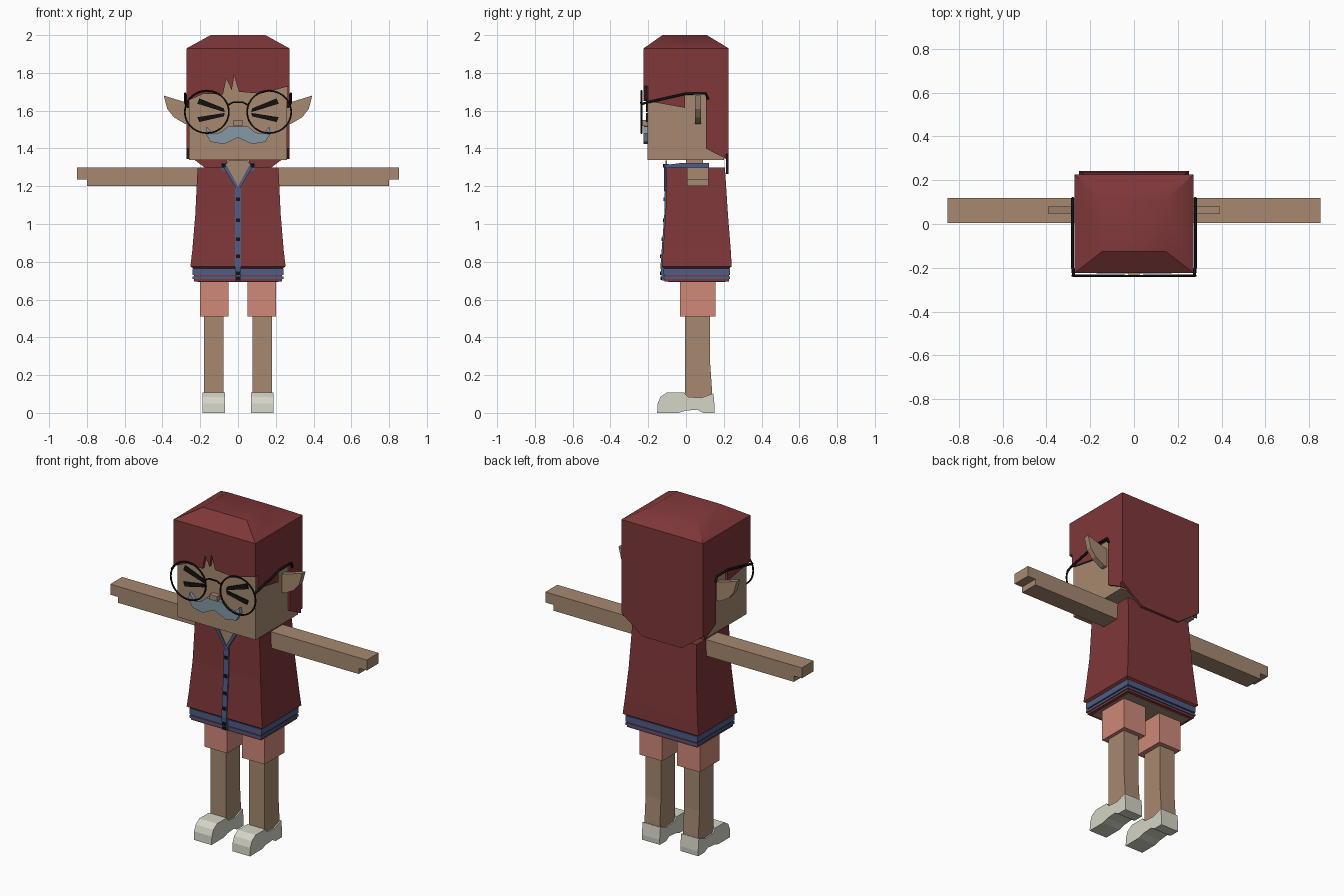
import bpy, bmesh, math

cube = bpy.data.objects.get("Cube")
if cube:
    bpy.data.objects.remove(cube, do_unlink=True)


def material(name, r, g, b):
    m = bpy.data.materials.new(name)
    m.use_nodes = True
    m.diffuse_color = (r, g, b, 1)
    m.node_tree.nodes["Principled BSDF"].inputs["Base Color"].default_value = (r, g, b, 1)
    return m


RED = material("dark red", 0.21, 0.038, 0.041)
SKIN = material("tan skin", 0.38, 0.25, 0.165)
BLUE = material("denim blue", 0.075, 0.11, 0.24)
CORAL = material("coral", 0.62, 0.25, 0.19)
GREY = material("blue grey", 0.24, 0.32, 0.38)
WHITE = material("off white", 0.66, 0.66, 0.57)
BLACK = material("black", 0.006, 0.006, 0.006)


def finish(name, bm, mat):
    bmesh.ops.recalc_face_normals(bm, faces=bm.faces)
    mesh = bpy.data.meshes.new(name)
    bm.to_mesh(mesh)
    bm.free()
    mesh.materials.append(mat)
    ob = bpy.data.objects.new(name, mesh)
    bpy.context.collection.objects.link(ob)
    return ob


def skin_rings(name, rings, mat):
    """Join rings of equal point count and cap both ends."""
    bm = bmesh.new()
    loops = [[bm.verts.new(p) for p in ring] for ring in rings]
    n = len(loops[0])
    for low, high in zip(loops, loops[1:]):
        for i in range(n):
            j = (i + 1) % n
            bm.faces.new((low[i], low[j], high[j], high[i]))
    bm.faces.new(loops[0])
    bm.faces.new(loops[-1])
    return finish(name, bm, mat)


def loft(name, levels, mat, cx=0):
    """Stack rectangles given as z, half width, front y, back y."""
    return skin_rings(name, [[(cx - w, f, z), (cx + w, f, z), (cx + w, b, z), (cx - w, b, z)]
                             for z, w, f, b in levels], mat)


def box(name, x0, x1, y0, y1, z0, z1, mat):
    w = (x1 - x0) / 2
    return loft(name, [(z0, w, y0, y1), (z1, w, y0, y1)], mat, (x0 + x1) / 2)


def prism_y(name, outline, y0, y1, mat, side=1):
    return skin_rings(name, [[(side * x, y, z) for x, z in outline] for y in (y0, y1)], mat)


def prism_x(name, outline, x0, x1, mat):
    return skin_rings(name, [[(x, y, z) for y, z in outline] for x in (x0, x1)], mat)


def wire(name, points, radius, mat, cyclic=False):
    cu = bpy.data.curves.new(name, "CURVE")
    cu.dimensions = "3D"
    cu.bevel_depth = radius
    cu.bevel_resolution = 1
    cu.use_fill_caps = True
    sp = cu.splines.new("POLY")
    sp.points.add(len(points) - 1)
    for p, co in zip(sp.points, points):
        p.co = (*co, 1)
    sp.use_cyclic_u = cyclic
    cu.materials.append(mat)
    ob = bpy.data.objects.new(name, cu)
    bpy.context.collection.objects.link(ob)
    bpy.ops.object.select_all(action="DESELECT")
    ob.select_set(True)
    bpy.context.view_layer.objects.active = ob
    bpy.ops.object.convert(target="MESH")
    return ob


# Head and neck
box("head", -0.26, 0.26, -0.205, 0.2, 1.34, 1.85, SKIN)
box("neck", -0.06, 0.06, 0, 0.09, 1.25, 1.36, SKIN)

# Hair: side mass, fringe, back panel and soft crown
HW, HF, HB = 0.272, -0.224, 0.226
prism_x("hair_sides", [(-0.2, 1.93), (-0.2, 1.65), (-0.005, 1.615), (-0.005, 1.69), (0.105, 1.69),
                       (0.105, 1.4), (HB - 0.015, 1.345), (HB - 0.015, 1.93)], -HW, HW, RED)
prism_y("hair_fringe", [(-HW, 1.93), (-HW, 1.65), (-0.18, 1.69), (-0.08, 1.685), (-0.062, 1.77),
                        (-0.033, 1.71), (-0.02, 1.785), (0.005, 1.7), (0.12, 1.69), (HW, 1.73),
                        (HW, 1.93)], HF, -0.2, RED)
prism_y("hair_back", [(-HW, 1.93), (-HW, 1.37), (-0.13, 1.265), (0.13, 1.265), (HW, 1.37),
                      (HW, 1.93)], HB - 0.015, HB, RED)
crown = loft("hair_crown", [(1.93, HW, HF, HB), (2.0, 0.145, -0.125, 0.11)], RED)
bpy.ops.object.select_all(action="DESELECT")
crown.select_set(True)
bpy.context.view_layer.objects.active = crown
bpy.ops.object.shade_smooth_by_angle(angle=math.radians(35))

# Nose and moustache
box("nose", -0.024, 0.024, -0.235, -0.2, 1.52, 1.55, SKIN)
half = [(0.05, 1.52), (0.09, 1.485), (0.13, 1.477), (0.165, 1.515), (0.172, 1.48),
        (0.145, 1.435), (0.075, 1.423)]
prism_y("moustache", [(0, 1.515)] + half + [(0, 1.457)] + [(-x, z) for x, z in reversed(half)],
        -0.226, -0.2, GREY)

for s, side in ((1, "left"), (-1, "right")):
    # Squinting eyes
    prism_y(side + "_eye_upper", [(0.07, 1.592), (0.075, 1.612), (0.205, 1.665), (0.215, 1.637)],
            -0.213, -0.204, BLACK, s)
    prism_y(side + "_eye_lower", [(0.07, 1.588), (0.075, 1.57), (0.205, 1.54), (0.215, 1.565)],
            -0.213, -0.204, BLACK, s)
    # Ears
    prism_y(side + "_ear", [(0.25, 1.64), (0.28, 1.645), (0.393, 1.68), (0.375, 1.61),
                            (0.34, 1.565), (0.28, 1.53), (0.25, 1.53)], 0.047, 0.08, SKIN, s)
    # Glasses
    turns = [math.tau * i / 28 for i in range(28)]
    wire(side + "_lens_rim", [(s * 0.165 + 0.117 * math.cos(a), -0.236, 1.593 + 0.112 * math.sin(a))
                              for a in turns], 0.005, BLACK, True)
    wire(side + "_glasses_arm", [(s * 0.276, -0.236, 1.635), (s * 0.28, -0.2, 1.645),
                                 (s * 0.28, 0, 1.69), (s * 0.28, 0.105, 1.69),
                                 (s * 0.28, 0.118, 1.66)], 0.007, BLACK)
    # Arms with a stepped hand end
    prism_y(side + "_arm", [(0.15, 1.2), (0.8, 1.2), (0.8, 1.235), (0.853, 1.235), (0.853, 1.298),
                            (0.15, 1.298)], 0.005, 0.118, SKIN, s)
    # Shorts, legs and shoes
    box(side + "_shorts_leg", s * 0.125 - 0.075, s * 0.125 + 0.075, -0.032, 0.155, 0.51, 0.72, CORAL)
    loft(side + "_leg", [(0.05, 0.051, -0.004, 0.14), (0.12, 0.051, -0.004, 0.138),
                         (0.26, 0.051, -0.004, 0.128), (0.52, 0.051, -0.004, 0.128)], SKIN, s * 0.128)
    prism_x(side + "_shoe", [(-0.153, 0), (-0.15, 0.05), (-0.135, 0.085), (-0.1, 0.108), (-0.01, 0.108),
                             (0.01, 0.085), (0.08, 0.08), (0.145, 0.103), (0.152, 0.03), (0.15, 0),
                             (0.09, 0), (0.06, 0.017), (0, 0.012), (-0.04, 0)],
            s * 0.128 - 0.059, s * 0.128 + 0.059, WHITE)
    # Collar
    prism_y(side + "_collar_edge", [(0, 1.2), (0.065, 1.318), (0.088, 1.318), (0, 1.172)],
            -0.116, -0.09, BLUE, s)
    prism_x(side + "_collar_side", [(-0.108, 1.28), (-0.108, 1.312), (-0.02, 1.324), (0.12, 1.324),
                                    (0.12, 1.28)], s * 0.077 - 0.011, s * 0.077 + 0.011, BLUE)
    prism_y(side + "_collar_button", [(0.066, 1.3), (0.066, 1.318), (0.086, 1.318), (0.086, 1.3)],
            -0.121, -0.114, BLACK, s)

wire("glasses_bridge", [(-0.052, -0.236, 1.63), (-0.025, -0.238, 1.645), (0.025, -0.238, 1.645),
                        (0.052, -0.236, 1.63)], 0.005, BLACK)

# Shirt
loft("shirt", [(0.762, 0.232, -0.112, 0.225), (0.775, 0.252, -0.128, 0.242), (0.86, 0.242, -0.122, 0.237),
               (1.05, 0.226, -0.108, 0.222), (1.3, 0.214, -0.102, 0.206)], RED)
prism_y("open_neck", [(0, 1.19), (0.072, 1.31), (0.05, 1.335), (-0.05, 1.335), (-0.072, 1.31)],
        -0.109, -0.1, SKIN)
box("collar_back", -0.088, 0.088, 0.1, 0.122, 1.28, 1.324, BLUE)

# Ribbed hem
for i, (z0, z1, out, mat) in enumerate(((0.73, 0.764, 0.006, BLUE), (0.722, 0.73, 0, RED),
                                        (0.708, 0.722, 0.006, BLUE), (0.695, 0.708, 0, RED))):
    box(f"hem_band_{i + 1}", -0.234 - out, 0.234 + out, -0.114 - out, 0.228 + out, z0, z1, mat)
box("waist_underside", -0.215, 0.215, -0.095, 0.21, 0.692, 0.7, SKIN)

# Placket and buttons
loft("placket", [(0.7, 0.016, -0.127, -0.1), (0.775, 0.016, -0.135, -0.1), (0.86, 0.016, -0.129, -0.1),
                 (1.05, 0.016, -0.115, -0.1), (1.19, 0.016, -0.112, -0.09)], BLUE)
for z, y in ((1.13, -0.114), (1.02, -0.118), (0.92, -0.125), (0.83, -0.132), (0.74, -0.132), (0.712, -0.129)):
    box("shirt_button", -0.01, 0.01, y - 0.005, y + 0.004, z - 0.009, z + 0.009, BLACK)
